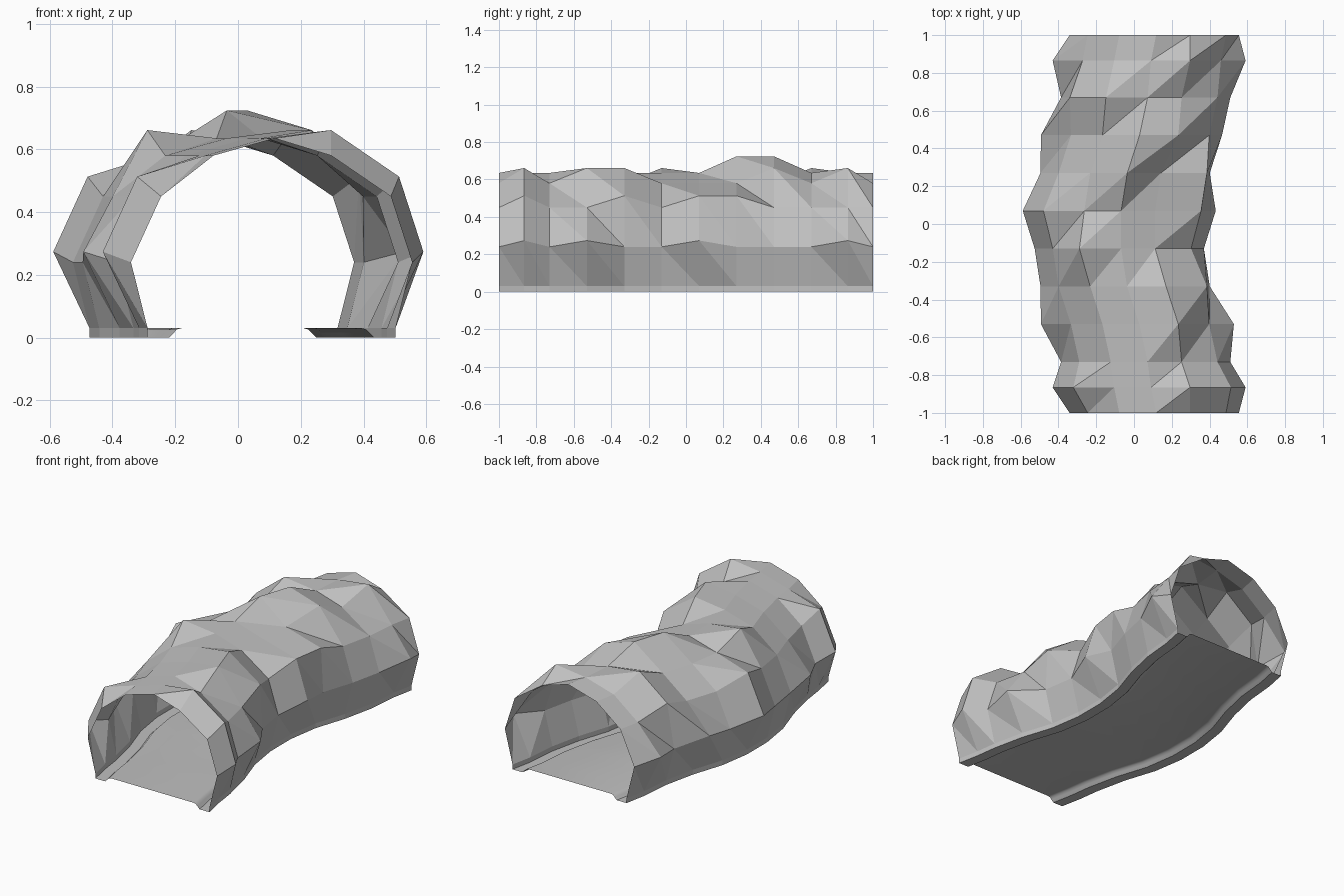
import bpy

cube = bpy.data.objects.get("Cube")
if cube:
    bpy.data.objects.remove(cube, do_unlink=True)

# One plain stone colour
stone = bpy.data.materials.new("grey_stone")
stone.use_nodes = True
stone.diffuse_color = (0.53, 0.53, 0.53, 1)
bsdf = stone.node_tree.nodes["Principled BSDF"]
bsdf.inputs["Base Color"].default_value = stone.diffuse_color
bsdf.inputs["Roughness"].default_value = 0.9

# Stations along the winding tunnel; the bend is the same towards both ends
STATIONS = [-1, -.865, -.73, -.53, -.33, -.13, .07, .27, .47, .67, .865, 1]
BEND = [.107, .08, .062, .018, -.047, -.078]
CENTRES = BEND + BEND[::-1]

# Arch from the -x foot over the crown to the +x foot: half width, height
ARCH = [(-.395, 0), (-.395, .03), (-.448, .24), (-.352, .45), (-.185, .58),
        (.01, .635),
        (.19, .58), (.38, .45), (.448, .24), (.395, .03), (.395, 0)]
BULGE = 1.14

# Stations at which each arch point bulges outwards
BULGES = {
    2: (1, 3, 6, 8, 10),    # low wall, -x side
    3: (1, 6, 9),           # shoulder, -x side
    4: (5, 9),              # upper vault, -x side
    5: (7, 8),              # crown
    6: (1, 3, 4, 8, 10),    # upper vault, +x side
    7: (1, 4, 6, 7),        # shoulder, +x side
    8: (1, 3, 6, 10),       # low wall, +x side
}

# Floor section: raised path with a gutter along each side
HALF_FLOOR = [(-.395, 0), (-.327, 0), (-.312, .015), (-.302, .026), (-.287, .03)]
FLOOR = HALF_FLOOR + [(-x, z) for x, z in HALF_FLOOR[::-1]]


def loft(name, rows, triangles):
    """Join equal rows of points into an open sheet."""
    n = len(rows[0])
    verts = [p for row in rows for p in row]
    faces = []
    for i in range(len(rows) - 1):
        for j in range(n - 1):
            a, b = i * n + j, i * n + j + 1
            c, d = b + n, a + n
            faces += [(a, b, c), (a, c, d)] if triangles else [(a, b, c, d)]
    mesh = bpy.data.meshes.new(name)
    mesh.from_pydata(verts, [], faces)
    mesh.materials.append(stone)
    mesh.update()
    obj = bpy.data.objects.new(name, mesh)
    bpy.context.collection.objects.link(obj)
    return obj


# Faceted rock vault
vault_rows = []
for i, (y, centre) in enumerate(zip(STATIONS, CENTRES)):
    row = []
    for j, (x, z) in enumerate(ARCH):
        k = BULGE if i in BULGES.get(j, ()) else 1
        row.append((centre + x * k, y, z * k))
    vault_rows.append(row)
loft("rock_vault", vault_rows, triangles=True)

# Tunnel floor
floor_rows = [[(c + x, y, z) for x, z in FLOOR] for y, c in zip(STATIONS, CENTRES)]
floor = loft("tunnel_floor", floor_rows, triangles=False)
bpy.ops.object.select_all(action='DESELECT')
floor.select_set(True)
bpy.context.view_layer.objects.active = floor
bpy.ops.object.shade_smooth_by_angle(angle=0.6)
